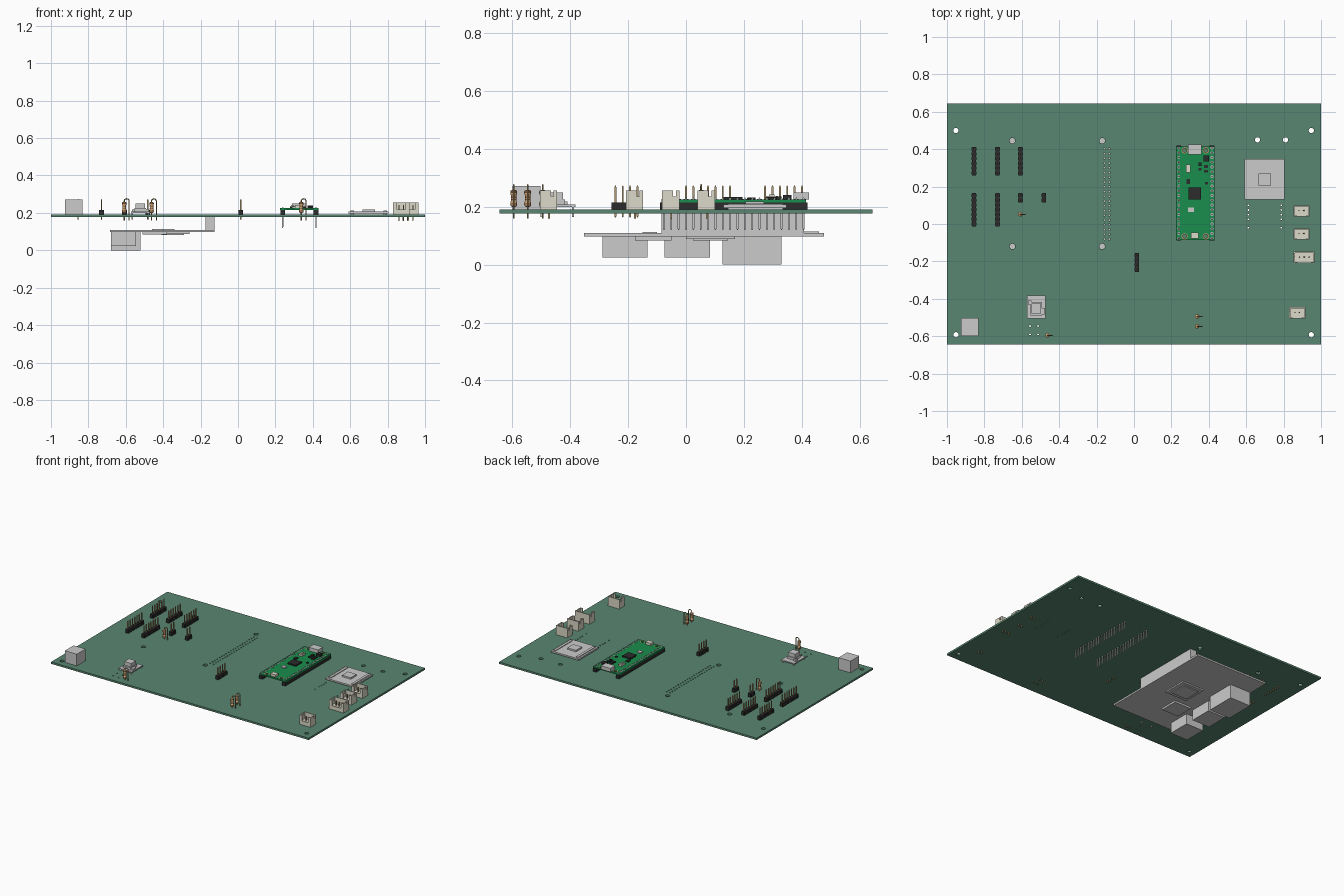
import bpy, bmesh, math
from mathutils import Matrix, Vector

if "Cube" in bpy.data.objects:
    bpy.data.objects.remove(bpy.data.objects["Cube"])

def material(name, rgb):
    m = bpy.data.materials.new(name)
    m.diffuse_color = (*rgb, 1)
    m.use_nodes = True
    m.node_tree.nodes["Principled BSDF"].inputs["Base Color"].default_value = m.diffuse_color
    return m

BOARD = material("board_green", (0.10, 0.24, 0.165))
GREEN = material("module_green", (0.01, 0.27, 0.075))
BLACK = material("black_plastic", (0.025, 0.025, 0.025))
BRASS = material("brass", (0.45, 0.33, 0.16))
CREAM = material("cream_plastic", (0.72, 0.70, 0.58))
TAN = material("tan_ceramic", (0.62, 0.38, 0.18))
STEEL = material("steel", (0.62, 0.62, 0.60))
BROWN = material("band_brown", (0.2, 0.07, 0.03))
B0, B1 = 0.177, 0.19          # main board bottom and top
PITCH = 0.0254

def box(bm, x0, x1, y0, y1, z0, z1):
    m = Matrix.Translation(((x0+x1)/2, (y0+y1)/2, (z0+z1)/2)) @ Matrix.Diagonal((x1-x0, y1-y0, z1-z0, 1))
    bmesh.ops.create_cube(bm, size=1, matrix=m)

def cone(bm, x, y, z0, z1, r0, r1, seg=16, turn=0):
    m = Matrix.Translation((x, y, (z0+z1)/2)) @ Matrix.Rotation(turn, 4, 'Z')
    bmesh.ops.create_cone(bm, cap_ends=True, segments=seg, radius1=r0, radius2=r1, depth=z1-z0, matrix=m)

def pin(bm, x, y, z0, z1, w=0.0064):
    r, t, q = w / math.sqrt(2), w * 0.7, math.pi / 4
    cone(bm, x, y, z0+t, z1-t, r, r, 4, q)
    cone(bm, x, y, z0, z0+t, r*0.4, r, 4, q)
    cone(bm, x, y, z1-t, z1, r, r*0.4, 4, q)

def finish(name, bm, mat=None, smooth=False):
    me = bpy.data.meshes.new(name)
    bm.to_mesh(me)
    bm.free()
    ob = bpy.data.objects.new(name, me)
    bpy.context.collection.objects.link(ob)
    if mat:
        me.materials.append(mat)
    if smooth:
        bpy.context.view_layer.objects.active = ob
        bpy.ops.object.select_all(action='DESELECT')
        ob.select_set(True)
        bpy.ops.object.shade_smooth_by_angle(angle=math.radians(40))
    return ob

def boxes(name, mat, *dims):
    bm = bmesh.new()
    for d in dims:
        box(bm, *d)
    return finish(name, bm, mat)

def drill(ob, holes, z0, z1):
    bm = bmesh.new()
    for x, y, r in holes:
        cone(bm, x, y, z0, z1, r, r, 16 if r > 0.01 else 8)
    cutter = finish("cutter", bm)
    cutter.hide_render = True
    mod = ob.modifiers.new("holes", 'BOOLEAN')
    mod.operation, mod.solver, mod.object = 'DIFFERENCE', 'EXACT', cutter
    bpy.context.view_layer.objects.active = ob
    bpy.ops.object.modifier_apply(modifier=mod.name)
    bpy.data.objects.remove(cutter)

# Main board with mounting holes and solder holes
board = boxes("main_board", BOARD, (-1, 1, -0.645, 0.645, B0, B1))
holes = [(x, y, 0.014) for x in (-0.952, 0.948) for y in (-0.592, 0.5)]
holes += [(x, 0.45, 0.014) for x in (0.66, 0.81)]
holes += [(x, y, 0.015) for x in (-0.65, -0.17) for y in (-0.12, 0.445)]
holes += [(x, 0.402-i*PITCH, 0.005) for x in (-0.158, -0.1326) for i in range(20)]
holes += [(x, y, 0.005) for x in (0.612, 0.787) for y in (0.1, 0.075, 0.05, 0.025, -0.02)]
holes += [(x, y, 0.005) for x in (-0.556, -0.513) for y in (-0.545, -0.59)]
drill(board, holes, 0.1, 0.25)

# Computer board hanging underneath, with sockets, chips and header
boxes("lower_board", None, (-0.685, -0.125, -0.352, 0.477, 0.097, 0.109))
boxes("lower_header_socket", None, (-0.175, -0.125, -0.085, 0.407, 0.109, B0))
boxes("lower_port_sockets", None, (-0.68, -0.545, -0.288, -0.133, 0.024, 0.097),
      (-0.68, -0.545, -0.074, 0.083, 0.024, 0.097), (-0.68, -0.52, 0.126, 0.33, 0, 0.097))
boxes("lower_chips", None, (-0.43, -0.26, 0.0, 0.17, 0.088, 0.097), (-0.41, -0.29, 0.025, 0.145, 0.083, 0.088),
      (-0.51, -0.38, -0.177, -0.05, 0.084, 0.097))
boxes("lower_top_chips", None, (-0.46, -0.34, 0.405, 0.46, 0.109, 0.114), (-0.46, -0.4, -0.15, -0.1, 0.109, 0.113))

# Pin headers standing on the board: x, first y, pin count
def pin_header(name, x, top, n):
    body, pins = bmesh.new(), bmesh.new()
    box(body, x-0.0105, x+0.0105, top-n*PITCH, top, B1, B1+0.025)
    for i in range(n):
        y = top - (i+0.5)*PITCH
        box(body, x-0.0127, x+0.0127, y-0.0085, y+0.0085, B1, B1+0.0252)
        pin(pins, x, y, 0.163, 0.273)
    finish(name+"_body", body, BLACK)
    finish(name+"_pins", pins, BRASS)

for i, (x, top, n) in enumerate([(-0.855, 0.413, 6), (-0.73, 0.413, 6), (-0.607, 0.413, 6), (-0.855, 0.165, 7),
                                 (-0.73, 0.165, 7), (-0.607, 0.165, 2), (-0.482, 0.165, 2), (0.015, -0.155, 4)]):
    pin_header(f"pin_header_{i+1}", x, top, n)

# Open cream wire connectors with notched walls
def connector(name, x, y, n):
    w, d, t, top = 0.025*n/2 + 0.0185, 0.03, 0.006, 0.256
    y0, y1 = y-d, y+d
    walls = [(x-w, x+w, y0, y1, B1, B1+0.02)]
    for s in (-1, 1):
        a, b = sorted((x+s*w, x+s*(w-t)))
        walls += [(a, b, y0, y1-0.022, B1+0.02, top), (a, b, y1-0.022, y1-0.012, B1+0.02, 0.235),
                  (a, b, y1-0.012, y1, B1+0.02, top)]
        c, e = sorted((x+s*(w-t), x+s*(w-0.02)))
        walls.append((c, e, y0, y0+t, B1+0.02, top))
    walls += [(x-w+t, x+w-t, y1-t, y1, B1+0.02, top), (x-w+0.02, x+w-0.02, y0, y0+t, B1+0.02, 0.218)]
    boxes(name+"_shell", CREAM, *walls)
    bm = bmesh.new()
    for i in range(n):
        pin(bm, x+(i-(n-1)/2)*0.025, y+0.002, 0.157, 0.243)
    finish(name+"_pins", bm, BRASS)

for i, (x, y, n) in enumerate([(0.895, 0.07, 2), (0.895, -0.053, 2), (0.91, -0.178, 3), (0.873, -0.475, 2)]):
    connector(f"wire_connector_{i+1}", x, y, n)

# Upright resistors: bulged body, bands and a bent lead
def resistor(name, x, y):
    bm = bmesh.new()
    prof = [(0.2, 0.006), (0.203, 0.0115), (0.215, 0.0115), (0.219, 0.0095),
            (0.239, 0.0095), (0.243, 0.0115), (0.255, 0.0115), (0.258, 0.006)]
    for (z0, r0), (z1, r1) in zip(prof, prof[1:]):
        cone(bm, x, y, z0, z1, r0, r1, 16)
    finish(name+"_body", bm, TAN, True)
    bm = bmesh.new()
    for z in (0.208, 0.223, 0.231, 0.248):
        r = 0.0099 if 0.219 < z < 0.239 else 0.0119
        cone(bm, x, y, z, z+0.004, r, r, 16)
    finish(name+"_bands", bm, BROWN, True)
    cu = bpy.data.curves.new(name+"_lead", 'CURVE')
    cu.dimensions, cu.bevel_depth, cu.bevel_resolution = '3D', 0.003, 1
    path = [(x, 0.16), (x, 0.264)]
    path += [(x+0.0127-0.0127*math.cos(a*math.pi/6), 0.264+0.0115*math.sin(a*math.pi/6)) for a in range(1, 6)]
    path += [(x+0.0254, 0.264), (x+0.0254, 0.16)]
    sp = cu.splines.new('POLY')
    sp.points.add(len(path)-1)
    for p, (px, pz) in zip(sp.points, path):
        p.co = (px, y, pz, 1)
    cu.use_fill_caps = True
    cu.materials.append(BRASS)
    bpy.context.collection.objects.link(bpy.data.objects.new(name+"_lead", cu))

for i, (x, y) in enumerate([(-0.608, 0.052), (-0.462, -0.595), (0.338, -0.495), (0.338, -0.547)]):
    resistor(f"resistor_{i+1}", x, y)

# Grey cube in the corner
boxes("corner_block", None, (-0.925, -0.832, -0.6, -0.503, B1, 0.272))

# Small grey converter module on legs
boxes("converter_plate", None, (-0.573, -0.472, -0.506, -0.382, 0.2, 0.208))
boxes("converter_parts", None, (-0.553, -0.492, -0.488, -0.418, 0.208, 0.225), (-0.549, -0.496, -0.478, -0.425, 0.225, 0.25),
      (-0.568, -0.548, -0.43, -0.41, 0.208, 0.218), (-0.492, -0.475, -0.485, -0.45, 0.208, 0.22))
boxes("converter_legs", None, *[(x-0.004, x+0.004, y-0.004, y+0.004, 0.165, 0.2)
      for x in (-0.565, -0.48) for y in (-0.498, -0.39)])

# Large grey sensor module
boxes("sensor_plate", None, (0.59, 0.805, 0.13, 0.347, 0.196, 0.207))
boxes("sensor_strips", None, *[(x-0.009, x+0.009, 0.145, 0.335, B1, 0.212) for x in (0.611, 0.787)])
boxes("sensor_chip", None, (0.665, 0.732, 0.205, 0.27, 0.207, 0.218))

# Green microcontroller module on two black strips
P0, P1 = 0.215, 0.225
module = boxes("controller_board", GREEN, (0.225, 0.43, -0.085, 0.415, P0, P1))
corners = [(x, y) for x in (0.271, 0.384) for y in (-0.066, 0.394)]
drill(module, [(x, y, 0.0105) for x, y in corners], 0.2, 0.24)
boxes("controller_strips", BLACK, *[(x-0.0127, x+0.0127, -0.089, 0.419, B1, P0) for x in (0.239, 0.417)])
pins, pads = bmesh.new(), bmesh.new()
for x in (0.239, 0.417):
    for i in range(20):
        y = 0.165 + (i-9.5)*PITCH
        pin(pins, x, y, 0.12, 0.232)
        cone(pads, x, y, P1, P1+0.001, 0.008, 0.008, 12)
finish("controller_pins", pins, STEEL)
finish("controller_pads", pads, STEEL)
for i, (x, y) in enumerate(corners):
    bm = bmesh.new()
    inner, outer = [[bm.verts.new((x+r*math.cos(a*math.pi/8), y+r*math.sin(a*math.pi/8), P1+0.0008))
                     for a in range(16)] for r in (0.0105, 0.017)]
    for a in range(16):
        b = (a+1) % 16
        bm.faces.new((inner[a], outer[a], outer[b], inner[b]))
    finish(f"controller_hole_ring_{i+1}", bm, BRASS)
boxes("controller_usb_port", STEEL, (0.289, 0.362, 0.372, 0.425, P1, 0.25))
boxes("controller_button", CREAM, (0.277, 0.303, 0.275, 0.318, P1, 0.237), (0.283, 0.297, 0.287, 0.305, 0.237, 0.243))
boxes("controller_debug_socket", CREAM, (0.306, 0.346, -0.078, -0.045, P1, 0.242))
boxes("controller_crystal", STEEL, (0.288, 0.32, 0.063, 0.088, P1, 0.233))
boxes("controller_chips", BLACK, (0.292, 0.358, 0.13, 0.196, P1, 0.234), (0.28, 0.3, 0.213, 0.24, P1, 0.232),
      (0.345, 0.362, 0.31, 0.33, P1, 0.235), (0.372, 0.402, 0.335, 0.365, P1, 0.24),
      (0.345, 0.362, 0.285, 0.3, P1, 0.233), (0.375, 0.395, 0.3, 0.315, P1, 0.233),
      (0.375, 0.395, 0.275, 0.29, P1, 0.233), (0.38, 0.395, 0.21, 0.225, P1, 0.23))
